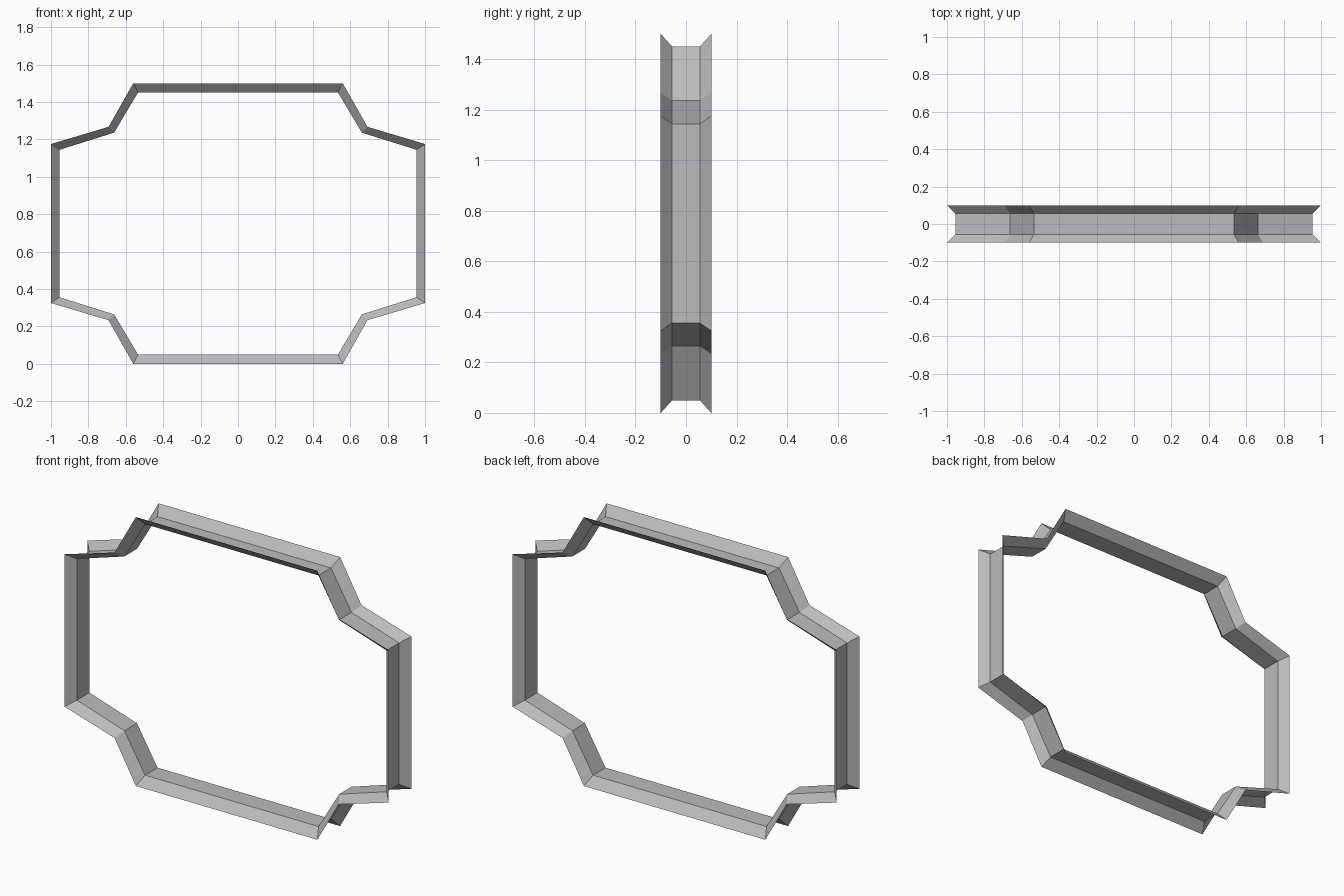
import bpy, bmesh

if "Cube" in bpy.data.objects:
    bpy.data.objects.remove(bpy.data.objects["Cube"])

# Quarter outlines (x, height above centre): outer rim and inner band
CZ = 0.75
OUTER = [(1.0, 0.425), (0.692, 0.517), (0.56, 0.75)]
INNER = [(0.955, 0.394), (0.662, 0.486), (0.535, 0.7)]


def full_loop(q):
    """Mirror a quarter outline into a closed 12-point loop."""
    half = q + [(-x, z) for x, z in reversed(q)]
    return half + [(x, -z) for x, z in reversed(half)]


grey = bpy.data.materials.new("grey")
grey.diffuse_color = (0.5, 0.5, 0.5, 1)
grey.use_nodes = True
grey.node_tree.nodes["Principled BSDF"].inputs["Base Color"].default_value = grey.diffuse_color

# Open channel frame: front flange, inner band, back flange
bm = bmesh.new()
rings = []
for outline, y in ((OUTER, -0.1), (INNER, -0.055), (INNER, 0.055), (OUTER, 0.1)):
    rings.append([bm.verts.new((x, y, z + CZ)) for x, z in full_loop(outline)])
for a, b in zip(rings, rings[1:]):
    n = len(a)
    for i in range(n):
        j = (i + 1) % n
        bm.faces.new((a[i], a[j], b[j], b[i]))

# Make the faces look towards the opening
bm.normal_update()
test = max(bm.faces, key=lambda f: f.calc_center_median().z - abs(f.calc_center_median().y))
if test.normal.z > 0:
    bmesh.ops.reverse_faces(bm, faces=bm.faces[:])

mesh = bpy.data.meshes.new("frame")
bm.to_mesh(mesh)
bm.free()
mesh.materials.append(grey)
frame = bpy.data.objects.new("frame", mesh)
bpy.context.collection.objects.link(frame)
